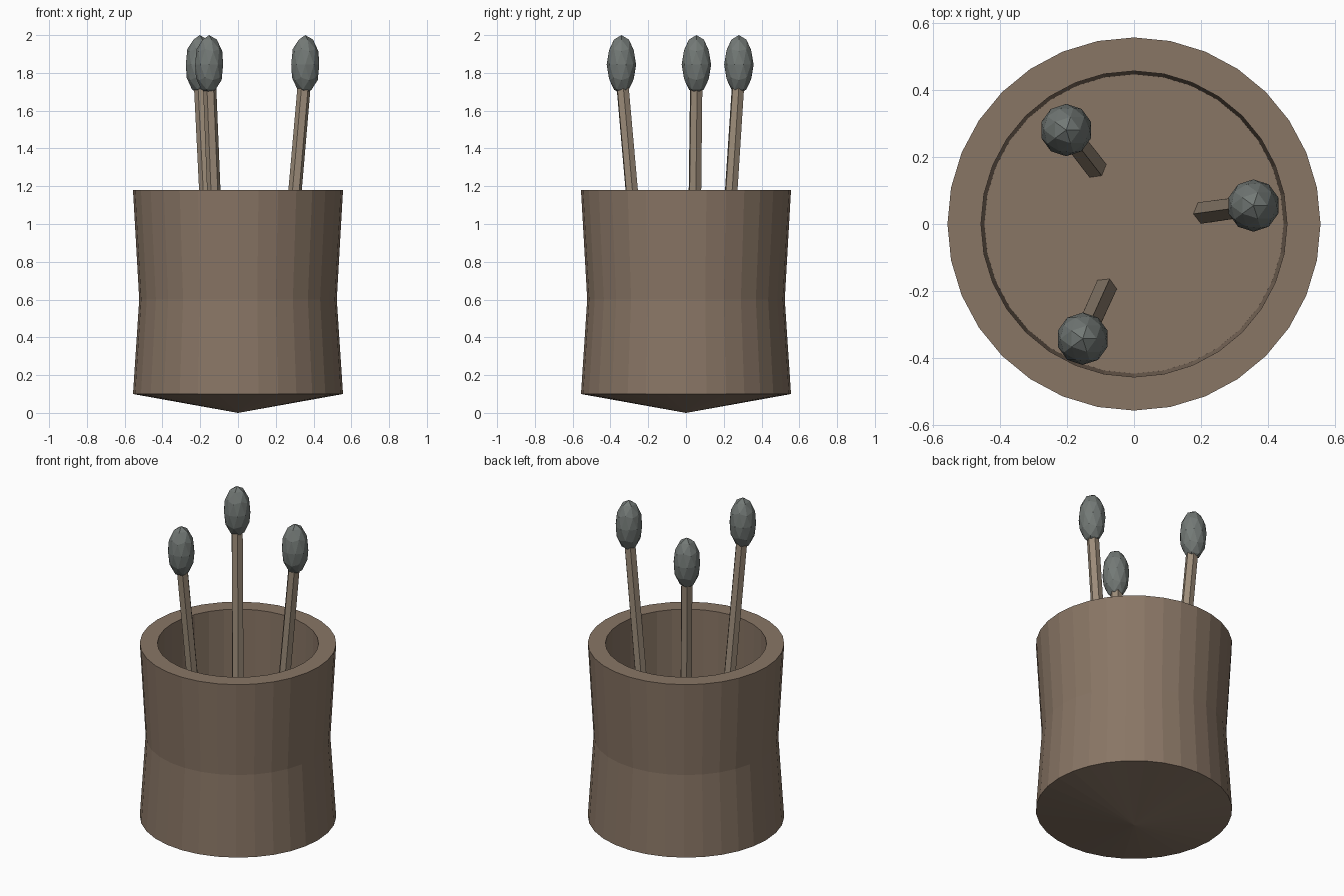
import bpy, bmesh, math
from mathutils import Vector, Matrix

if "Cube" in bpy.data.objects:
    bpy.data.objects.remove(bpy.data.objects["Cube"])


def material(name, rgb):
    m = bpy.data.materials.new(name)
    m.diffuse_color = (*rgb, 1)
    m.use_nodes = True
    m.node_tree.nodes["Principled BSDF"].inputs["Base Color"].default_value = m.diffuse_color
    return m


def add_object(name, bm, mat):
    bmesh.ops.recalc_face_normals(bm, faces=bm.faces)
    mesh = bpy.data.meshes.new(name)
    bm.to_mesh(mesh)
    bm.free()
    mesh.materials.append(mat)
    obj = bpy.data.objects.new(name, mesh)
    bpy.context.collection.objects.link(obj)
    return obj


clay = material("clay", (0.25, 0.18, 0.13))
wood = material("wood", (0.33, 0.26, 0.19))
slate = material("slate", (0.17, 0.19, 0.18))

# Pot: one lathed profile, from the underside point over the rim to the inner floor
profile = [(0, 0), (0.556, 0.1), (0.523, 0.6), (0.556, 1.18),
           (0.456, 1.18), (0.446, 0.16), (0, 0.16)]
bm = bmesh.new()
verts = [bm.verts.new((r, 0, z)) for r, z in profile]
edges = [bm.edges.new(pair) for pair in zip(verts, verts[1:])]
bmesh.ops.spin(bm, geom=verts + edges, cent=(0, 0, 0), axis=(0, 0, 1),
               angle=math.tau, steps=32, use_merge=True)
bmesh.ops.remove_doubles(bm, verts=bm.verts, dist=0.0005)
add_object("pot", bm, clay)

# Leaning hexagonal sticks, each with an upright faceted head
sticks = [((0.212, 0.035), (0.356, 0.055)),
          ((-0.118, 0.172), (-0.202, 0.28)),
          ((-0.087, -0.196), (-0.153, -0.342))]
for i, (foot, tip) in enumerate(sticks, 1):
    a, b = Vector((*foot, 0.14)), Vector((*tip, 1.8))
    rot = (b - a).to_track_quat('Z', 'Y').to_matrix().to_4x4()
    bm = bmesh.new()
    bmesh.ops.create_cone(bm, cap_ends=True, segments=6, radius1=0.037,
                          radius2=0.035, depth=(b - a).length,
                          matrix=Matrix.Translation((a + b) / 2) @ rot)
    add_object(f"stick_{i}", bm, wood)

    bm = bmesh.new()
    bmesh.ops.create_icosphere(
        bm, subdivisions=2, radius=1,
        matrix=Matrix.Translation((*tip, 1.844)) @ Matrix.Diagonal((0.078, 0.078, 0.156, 1)))
    add_object(f"stick_head_{i}", bm, slate)
